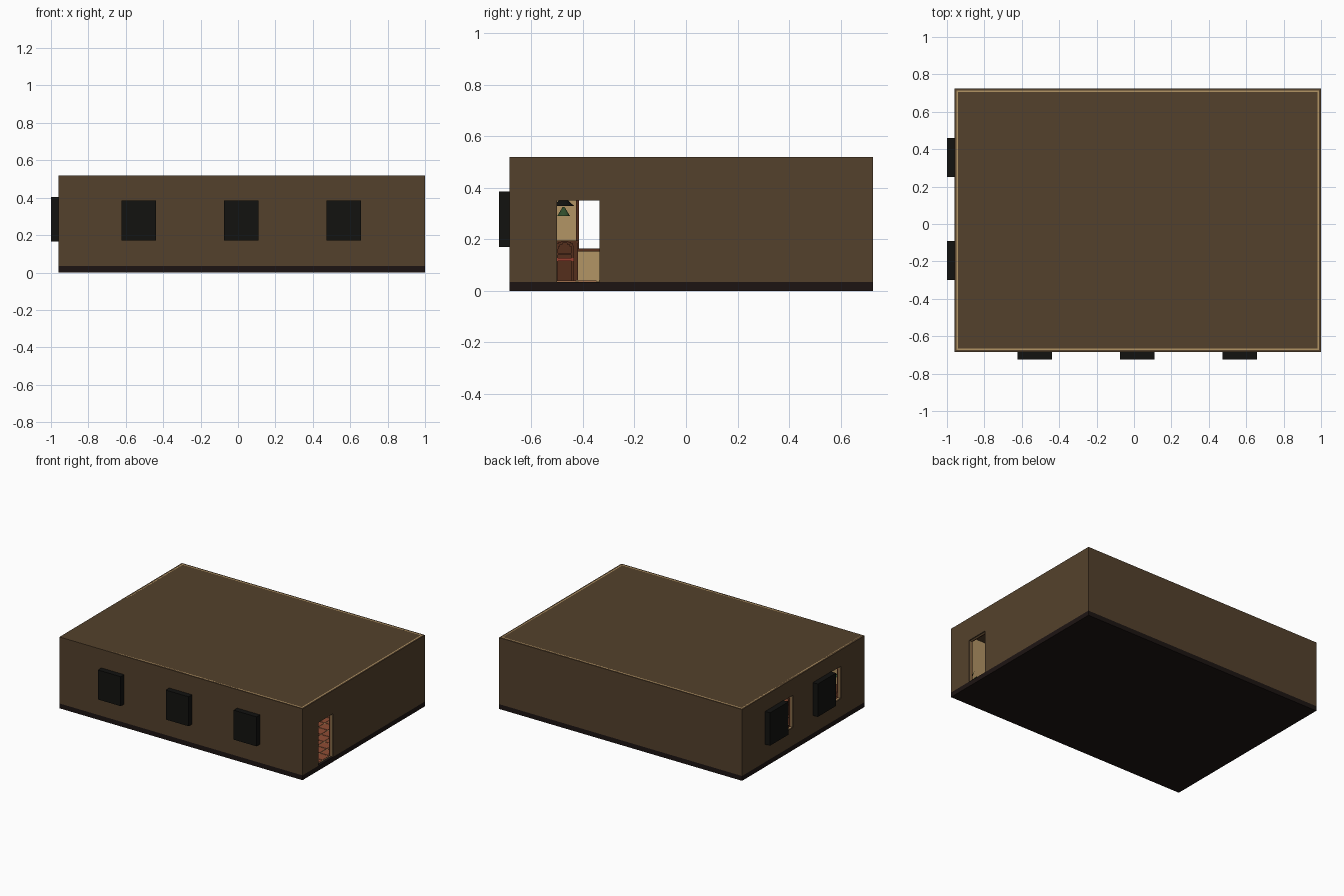
import bpy, bmesh, math
from mathutils import Matrix

if "Cube" in bpy.data.objects:
    bpy.data.objects.remove(bpy.data.objects["Cube"])

def mat(name, r, g, b):
    m = bpy.data.materials.new(name)
    m.diffuse_color = (r, g, b, 1)
    m.use_nodes = True
    m.node_tree.nodes["Principled BSDF"].inputs["Base Color"].default_value = m.diffuse_color
    return m

PLASTER = mat("outer_plaster", .088, .053, .025)
TAN = mat("inner_plaster", .45, .30, .13)
DARK = mat("dark_base", .012, .007, .006)
BLACK = mat("night_panel", .006, .006, .005)
WOOD = mat("dark_wood", .09, .028, .012)
RED = mat("red_fabric", .32, .05, .03)
TILE = mat("terracotta", .28, .075, .035)
GREEN = mat("leaf", .03, .075, .025)

def finish(name, bm, m, smooth=False):
    me = bpy.data.meshes.new(name)
    bm.to_mesh(me)
    bm.free()
    ob = bpy.data.objects.new(name, me)
    bpy.context.collection.objects.link(ob)
    me.materials.append(m)
    if smooth:
        me.polygons.foreach_set("use_smooth", [len(p.vertices) < 5 for p in me.polygons])
    return ob

def add_box(bm, lo, hi):
    c = [(a + b) / 2 for a, b in zip(lo, hi)]
    s = [b - a for a, b in zip(lo, hi)]
    bmesh.ops.create_cube(bm, size=1, matrix=Matrix.Translation(c) @ Matrix.Diagonal((*s, 1)))

def boxes(name, m, *pairs):
    bm = bmesh.new()
    for lo, hi in pairs:
        add_box(bm, lo, hi)
    return finish(name, bm, m)

def cone(name, m, x, y, z0, z1, r0, r1, n=16):
    bm = bmesh.new()
    bmesh.ops.create_cone(bm, cap_ends=True, segments=n, radius1=r0, radius2=r1, depth=z1 - z0,
                          matrix=Matrix.Translation((x, y, (z0 + z1) / 2)))
    return finish(name, bm, m, True)

X0, X1, Y0, Y1, ZF, ZT = -.96, 1.0, -.685, .725, .035, .52

def wall(name, m, axis, a0, a1, t0, t1, holes=()):
    """Wall running along an axis, split into blocks around (start, end, bottom, top) holes."""
    bm = bmesh.new()
    def block(s, e, z0, z1):
        if z1 - z0 < 1e-4:
            return
        if axis == 'x':
            add_box(bm, (s, t0, z0), (e, t1, z1))
        else:
            add_box(bm, (t0, s, z0), (t1, e, z1))
    cur = a0
    for s, e, z0, z1 in holes:
        block(cur, s, ZF, ZT)
        block(s, e, ZF, z0)
        block(s, e, z1, ZT)
        cur = e
    block(cur, a1, ZF, ZT)
    return finish(name, bm, m)

# Shell: base slab, four walls with openings, inner lining, roof
boxes("base_slab", DARK, ((X0, Y0, 0), (X1, Y1, ZF)))
front_holes = [(c - .09, c + .09, .172, .383) for c in (-.53, .017, .565)]
side_holes = [(-.415, -.195, .165, .4), (.138, .358, .165, .4)]
door = [(-.5, -.335, ZF, .35)]
T, L = .012, .02
for name, m, a, b in (("outer", PLASTER, 0, T), ("inner", TAN, T, L)):
    wall(name + "_front_wall", m, 'x', X0 + a, X1 - a, Y0 + a, Y0 + b, front_holes)
    wall(name + "_back_wall", m, 'x', X0 + a, X1 - a, Y1 - b, Y1 - a)
    wall(name + "_left_wall", m, 'y', Y0 + b, Y1 - b, X0 + a, X0 + b, side_holes)
    wall(name + "_right_wall", m, 'y', Y0 + b, Y1 - b, X1 - b, X1 - a, door)
boxes("roof", PLASTER, ((X0, Y0, ZT - .015), (X1, Y1, ZT)))

# Dark panels standing outside the windows
for c in (-.53, .017, .565):
    boxes("front_window_panel", BLACK, ((c - .092, -.725, .17), (c + .092, Y0, .385)))
for c in (-.195, .355):
    boxes("left_window_panel", BLACK, ((-1, c - .105, .165), (X0, c + .105, .405)))

# Window and door trim on the room side
for s, e, z0, z1 in side_holes:
    boxes("window_trim", WOOD, *[((X0 + L, y - .006, z0), (X0 + L + .012, y + .006, z1)) for y in (s - .006, e + .006)],
          ((X0 + L, s - .012, z1), (X0 + L + .012, e + .012, z1 + .012)),
          ((X0 + L, s - .012, z0 - .012), (X0 + L + .025, e + .012, z0)))
boxes("door_trim", WOOD, *[((X1 - L - .01, y - .006, ZF), (X1 - L, y + .006, .362)) for y in (-.506, -.329)],
      ((X1 - L - .01, -.512, .35), (X1 - L, -.323, .362)))

# Tiled floor: grout sheet with raised tiles
boxes("grout_bed", TAN, ((X0 + L, Y0 + L, ZF), (X1 - L, Y1 - L, ZF + .002)))
bm = bmesh.new()
n, k = 24, 17
dx, dy = (X1 - X0 - 2 * L) / n, (Y1 - Y0 - 2 * L) / k
for i in range(n):
    for j in range(k):
        x, y = X0 + L + i * dx, Y0 + L + j * dy
        add_box(bm, (x + .004, y + .004, ZF), (x + dx - .004, y + dy - .004, ZF + .005))
finish("floor_tiles", bm, TILE)
Z = ZF + .005

# Ceiling beams
boxes("ceiling_beams", WOOD, *[((x, Y0 + L, .475), (x + .035, Y1 - L, .505)) for x in (-.7, -.3, .1, .5, .85)])

def chair(x, y, turn):
    """Chair with arched back; turn rotates it about z."""
    bm = bmesh.new()
    for sx in (-.03, .03):
        for sy in (-.03, .03):
            add_box(bm, (sx - .004, sy - .004, 0), (sx + .004, sy + .004, .08))
        add_box(bm, (sx - .004, .026, .08), (sx + .004, .034, .125))
    arc = [(.03 * math.cos(t), .125 + .025 * math.sin(t)) for t in [i * math.pi / 8 for i in range(9)]]
    for (xa, za), (xb, zb) in zip(arc, arc[1:]):
        add_box(bm, (min(xa, xb) - .003, .027, min(za, zb) - .002), (max(xa, xb) + .003, .033, max(za, zb) + .002))
    add_box(bm, (-.03, .028, .1), (.03, .032, .106))
    frame = finish("chair_frame", bm, WOOD)
    seat = boxes("chair_seat", RED, ((-.036, -.036, .076), (.036, .036, .088)))
    for o in (frame, seat):
        o.location, o.rotation_euler.z = (x, y, Z), turn

def lamp(x, y, z):
    cone("lamp_cord", BLACK, x, y, z, .505, .002, .002, 6)
    cone("lamp_shade", BLACK, x, y, z - .03, z, .04, .008)

# Dining tables with cloths, chairs and pendant lamps
for x in (-.5, 0, .5):
    for y in (-.2, .25):
        cone("table_foot", WOOD, x, y, Z, Z + .012, .05, .03)
        cone("table_post", WOOD, x, y, Z, .145, .01, .01, 10)
        cone("table_cloth", RED, x, y, .135, .155, .1, .095, 20)
        for dxs, turn in ((-.14, math.pi / 2), (.14, -math.pi / 2)):
            chair(x + dxs, y, turn)
        lamp(x, y, .36)

# Sideboard beside the left wall, with a chair before it
boxes("sideboard", WOOD, ((X0 + L, -.64, Z), (X0 + .11, -.42, .185)), ((X0 + L, -.645, .185), (X0 + .115, -.415, .195)))
chair(-.8, -.47, -math.pi / 2)
lamp(-.8, -.475, .36)

# Bar counter and shelves along the back wall
boxes("bar_counter", WOOD, ((-.45, .52, Z), (.45, .58, .18)), ((-.47, .5, .18), (.47, .6, .195)))
boxes("back_shelves", WOOD, *[((-.45, Y1 - L - .05, z), (.45, Y1 - L, z + .01)) for z in (.22, .3, .38)])
for i in range(16):
    cone("bottle", GREEN if i % 2 else RED, -.41 + i * .055, Y1 - L - .025, .23, .285, .011, .005, 8)

def plant(x, y):
    """Pot with a fan of tapered leaves."""
    cone("plant_pot", TILE, x, y, Z, Z + .055, .025, .035, 12)
    bm = bmesh.new()
    for i in range(10):
        m = (Matrix.Translation((x, y, Z + .05)) @ Matrix.Rotation(i * 2.4, 4, 'Z')
             @ Matrix.Rotation(.15 + .06 * i, 4, 'Y') @ Matrix.Translation((0, 0, .05)))
        bmesh.ops.create_cone(bm, cap_ends=True, segments=4, radius1=.012, radius2=0, depth=.1, matrix=m)
    finish("plant_leaves", bm, GREEN)

# Potted plants in the corners and a hanging one by the side window
for x, y in ((-.88, .64), (.92, .64), (.92, -.6), (-.88, -.05)):
    plant(x, y)
cone("hanging_plant", GREEN, -.9, -.475, .29, .325, .025, .004, 8)
